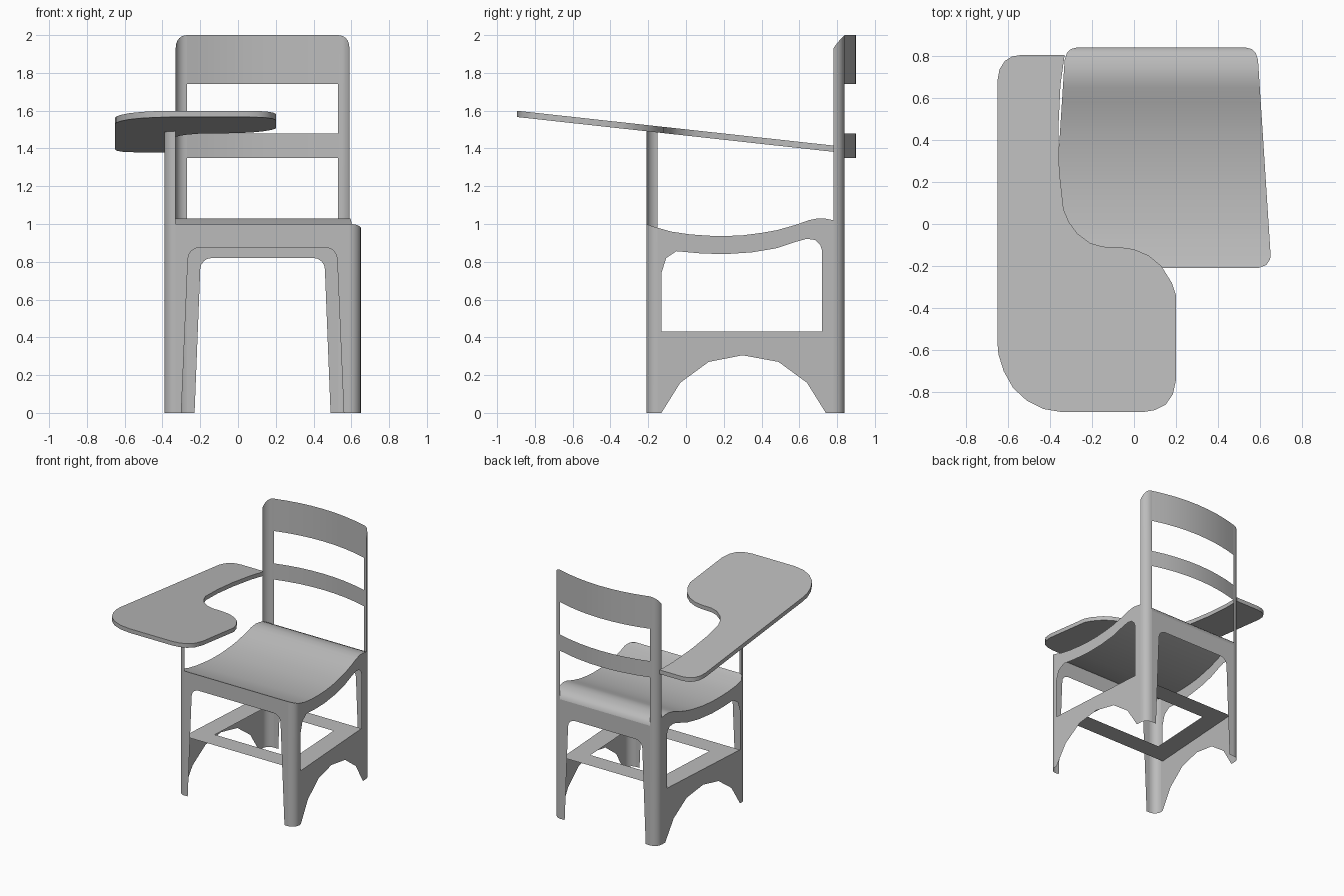
import bpy, math
from mathutils import Vector
from mathutils.geometry import tessellate_polygon

if "Cube" in bpy.data.objects:
    bpy.data.objects.remove(bpy.data.objects["Cube"])

CX = 0.13                       # centre line of the chair
R = 0.06                        # plan radius of the corners
FRONT, BACK = -0.21, 0.84

grey = bpy.data.materials.new("grey")
grey.diffuse_color = (0.5, 0.5, 0.5, 1)
grey.use_nodes = True
grey.node_tree.nodes["Principled BSDF"].inputs["Base Color"].default_value = grey.diffuse_color


def add(name, verts, faces, smooth=True):
    me = bpy.data.meshes.new(name)
    me.from_pydata([tuple(v) for v in verts], [], faces)
    me.materials.append(grey)
    ob = bpy.data.objects.new(name, me)
    bpy.context.collection.objects.link(ob)
    if smooth:
        bpy.ops.object.select_all(action='DESELECT')
        ob.select_set(True)
        bpy.context.view_layer.objects.active = ob
        bpy.ops.object.shade_smooth_by_angle(angle=math.radians(35))
    return ob


def panel(name, loops, place, normal):
    """Flat sheet from 2D loops (outer, holes), facing the given normal."""
    pts = [p for l in loops for p in l]
    tris = tessellate_polygon([[Vector((a, b, 0)) for a, b in l] for l in loops])
    verts = [Vector(place(a, b)) for a, b in pts]
    faces = []
    for t in tris:
        a, b, c = (verts[i] for i in t)
        n = (b - a).cross(c - a)
        if n.length > 1e-9:
            faces.append(tuple(t) if n.dot(Vector(normal)) > 0 else tuple(reversed(t)))
    return add(name, verts, faces, False)


def strip(name, rows, flip=False):
    """Wall from (bottom, top) point pairs."""
    verts = [p for r in rows for p in r]
    faces = [(2*i, 2*i+2, 2*i+3, 2*i+1) for i in range(len(rows) - 1)]
    return add(name, verts, [f[::-1] for f in faces] if flip else faces)


SEAT = [(-0.21, 1.0), (-0.195, 0.995), (-0.17, 0.985), (-0.15, 0.98), (-0.08, 0.96),
        (0.02, 0.945), (0.12, 0.938), (0.2, 0.936), (0.3, 0.94), (0.4, 0.953),
        (0.48, 0.967), (0.58, 0.995), (0.65, 1.02), (0.7, 1.03), (0.74, 1.028),
        (0.78, 1.02), (0.815, 1.005), (0.832, 0.985), (0.84, 0.96)]


def seat_z(y):
    for (a, za), (b, zb) in zip(SEAT, SEAT[1:]):
        if y <= b:
            return za + (zb - za) * (y - a) / (b - a)
    return SEAT[-1][1]


def half(y):
    """Half width of the tapered plan, with rounded corners."""
    yc = min(max(y, FRONT + R), BACK - R)
    w = 0.52 - 0.06 * (yc - FRONT - R) / (BACK - FRONT - 2 * R)
    d = min(abs(y - yc), R)
    return w - R + math.sqrt(R * R - d * d)


# Seat sheet
verts = [(CX + s * half(y), y, z) for y, z in SEAT for s in (-1, 1)]
add("seat", verts, [(2*i, 2*i+1, 2*i+3, 2*i+2) for i in range(len(SEAT) - 1)])

# Side walls with a window and an arched foot edge
Y0, Y1 = FRONT + R, BACK - R
outer = [(Y0, 0), (-0.13, 0), (-0.03, 0.16), (0.12, 0.27), (0.3, 0.305), (0.49, 0.27),
         (0.64, 0.16), (0.74, 0), (Y1, 0)]
outer += [(y, z) for y, z in reversed(SEAT) if Y0 - 1e-6 <= y <= Y1 + 1e-6]
window = [(-0.13, 0.43), (0.72, 0.43), (0.72, 0.86), (0.71, 0.89), (0.685, 0.915),
          (0.64, 0.922), (0.58, 0.905), (0.48, 0.872), (0.35, 0.85), (0.2, 0.84),
          (0.07, 0.845), (-0.05, 0.856), (-0.105, 0.82), (-0.13, 0.74)]
for s, side in ((-1, "left"), (1, "right")):
    panel(side + "_wall", [outer, window],
          lambda y, z: (CX + s * half(y), y, z), (s, 0, 0))

# Front and back walls: arches with rounded shoulders
def arch(hw, top, foot, shoulder, height):
    r = 0.06
    rim = [(foot, 0), (shoulder, height - r)]
    rim += [(shoulder - r + r * math.cos(t), height - r + r * math.sin(t))
            for t in (math.pi / 8 * k for k in range(1, 5))]
    right = [(hw, top), (hw, 0)] + rim
    return right + [(-x, z) for x, z in reversed(right)]

panel("front_wall", [arch(0.46, 1.0, 0.43, 0.395, 0.875)],
      lambda x, z: (CX + x, FRONT, z), (0, -1, 0))
panel("back_wall", [arch(0.40, 0.96, 0.36, 0.33, 0.82)],
      lambda x, z: (CX + x, BACK, z), (0, 1, 0))

# Corner legs; the back pair and the front left one run up as posts
N = 6
for s, side in ((-1, "left"), (1, "right")):
    front, back = [], []
    for i in range(N + 1):
        t = math.pi / 2 * i / N
        c, d = R * math.cos(t), R * math.sin(t)
        x, y = CX + s * (0.46 + c), FRONT + R - d
        top = 1.495 - 0.11 * (y - FRONT) if s < 0 else seat_z(y)
        front.append(((x, y, 0), (x, y, top)))
        x, y = CX + s * (0.40 + c), BACK - R + d
        top = 2.0 - 0.07 * (1 - i / N) ** 2
        back.append(((x, y, 0), (x, y, top)))
    strip(side + "_front_leg", front, s > 0)
    strip(side + "_back_post", back, s < 0)

# Curved back slats
for name, z0, z1 in (("top_slat", 1.74, 2.0), ("middle_slat", 1.35, 1.48)):
    rows = []
    for i in range(9):
        u = -1 + i / 4
        p = (CX + 0.40 * u, BACK + 0.06 * (1 - u * u))
        rows.append(((*p, z0), (*p, z1)))
    strip(name, rows, True)

# Book shelf between the side walls
ys, ye = -0.13, 0.72
a, b = half(ys), half(ye)
panel("shelf", [[(-a, ys), (a, ys), (b, ye), (-b, ye)],
                [(-0.35, 0.02), (0.35, 0.02), (0.32, 0.57), (-0.32, 0.57)]],
      lambda x, y: (CX + x, y, 0.43), (0, 0, 1))

# Tilted writing board
board = [(-0.33, 0.805), (-0.35, 0.66), (-0.36, 0.45), (-0.355, 0.25), (-0.335, 0.07),
         (-0.31, 0.01), (-0.27, -0.045), (-0.21, -0.09), (-0.15, -0.108), (-0.07, -0.11),
         (0.0, -0.12), (0.07, -0.15), (0.13, -0.2), (0.18, -0.28), (0.2, -0.34),
         (0.2, -0.74), (0.185, -0.81), (0.15, -0.86), (0.1, -0.885), (0.04, -0.895),
         (-0.34, -0.895), (-0.43, -0.88), (-0.51, -0.84), (-0.575, -0.78),
         (-0.62, -0.7), (-0.645, -0.62), (-0.65, -0.56), (-0.65, 0.68), (-0.64, 0.735),
         (-0.615, 0.775), (-0.58, 0.797), (-0.53, 0.805)]
n = len(board)
verts = [(x, y, 1.6 - 0.11 * (y + 0.9) - t) for t in (0, 0.033) for x, y in board]
faces = [tuple(reversed(range(n))), tuple(range(n, 2 * n))]
faces += [(i, (i + 1) % n, n + (i + 1) % n, n + i) for i in range(n)]
add("writing_board", verts, faces)
